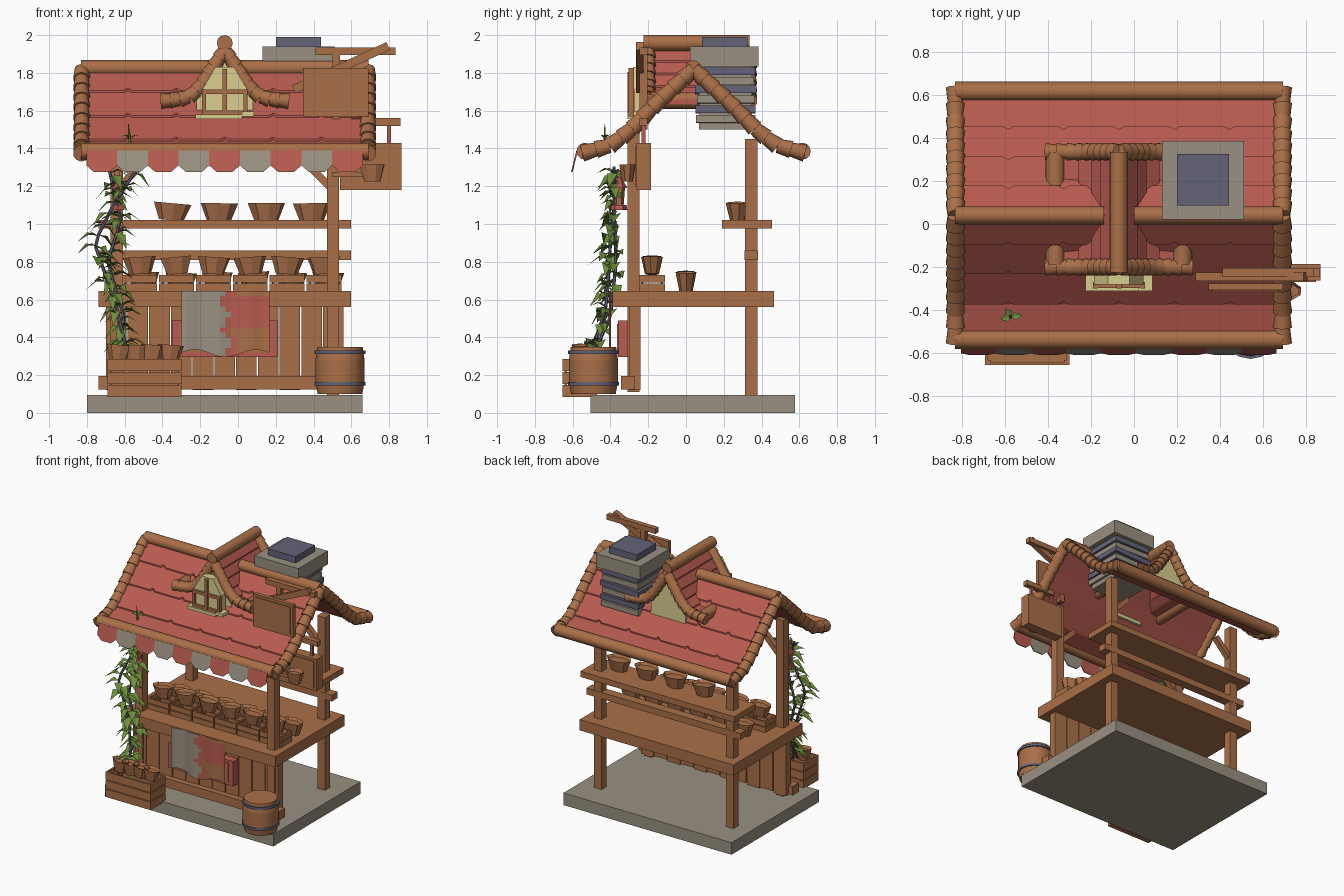
import bpy, bmesh, math, random
from mathutils import Vector as V, Matrix

cube = bpy.data.objects.get("Cube")
if cube:
    bpy.data.objects.remove(cube)
random.seed(4)
CX, CY = -0.07, 0.04   # centre of the building


def material(name, *rgb):
    m = bpy.data.materials.new(name)
    m.use_nodes = True
    m.diffuse_color = (*rgb, 1)
    m.node_tree.nodes["Principled BSDF"].inputs["Base Color"].default_value = (*rgb, 1)
    return m


WOOD = material("warm wood", 0.40, 0.16, 0.065)
RED = material("faded red", 0.48, 0.105, 0.08)
STONE = material("warm stone", 0.32, 0.28, 0.22)
METAL = material("blue grey metal", 0.125, 0.125, 0.19)
GREEN = material("leaf green", 0.16, 0.28, 0.045)
CREAM = material("window cream", 0.71, 0.62, 0.28)


def finish(name, bm, *mats, smooth=False):
    bmesh.ops.recalc_face_normals(bm, faces=bm.faces)
    me = bpy.data.meshes.new(name)
    bm.to_mesh(me)
    bm.free()
    ob = bpy.data.objects.new(name, me)
    bpy.context.collection.objects.link(ob)
    for m in mats:
        me.materials.append(m)
    if smooth:
        bpy.ops.object.select_all(action="DESELECT")
        ob.select_set(True)
        bpy.context.view_layer.objects.active = ob
        bpy.ops.object.shade_smooth_by_angle(angle=math.radians(40))
    return ob


def paint(verts, mat):
    for f in {f for v in verts for f in v.link_faces}:
        f.material_index = mat


def box(bm, x0, x1, y0, y1, z0, z1, mat=0, turn=0):
    m = Matrix.Translation(((x0 + x1) / 2, (y0 + y1) / 2, (z0 + z1) / 2)) @ Matrix.Rotation(turn, 4, "Y")
    m = m @ Matrix.Diagonal((x1 - x0, y1 - y0, z1 - z0, 1))
    paint(bmesh.ops.create_cube(bm, size=1, matrix=m)["verts"], mat)


def log(bm, a, b, r0, r1=None, n=12, mat=0):
    a, b = V(a), V(b)
    m = Matrix.Translation((a + b) / 2) @ (b - a).to_track_quat("Z", "Y").to_matrix().to_4x4()
    paint(bmesh.ops.create_cone(bm, cap_ends=True, segments=n, radius1=r0, radius2=r0 if r1 is None else r1,
                                depth=(b - a).length, matrix=m)["verts"], mat)


def slab(bm, pts, push, mat=0):
    """Solid from a flat outline moved along push."""
    lo = [bm.verts.new(p) for p in pts]
    hi = [bm.verts.new(V(p) + V(push)) for p in pts]
    fs = [bm.faces.new(lo), bm.faces.new(hi[::-1])]
    for i in range(len(lo)):
        j = (i + 1) % len(lo)
        fs.append(bm.faces.new((lo[j], lo[i], hi[i], hi[j])))
    for f in fs:
        f.material_index = mat


def along(pts, n):
    """n + 1 evenly spaced points on a polyline."""
    pts = [V(p) for p in pts]
    lens = [(q - p).length for p, q in zip(pts, pts[1:])]
    out = []
    for i in range(n + 1):
        s = sum(lens) * i / n
        for p, q, l in zip(pts, pts[1:], lens):
            if s <= l + 1e-6:
                out.append(p.lerp(q, s / l))
                break
            s -= l
    return out


def bowl(bm, x, y, z, r=0.095, h=0.09):
    m = Matrix.Translation((x, y, z + h / 2)) @ Matrix.Rotation(random.uniform(-.12, .12), 4, "Y")
    m = m @ Matrix.Diagonal((1, 0.65, 1, 1)) @ Matrix.Rotation(random.random(), 4, "Z")
    vs = bmesh.ops.create_cone(bm, cap_ends=True, segments=8, radius1=r * .65, radius2=r, depth=h, matrix=m)["verts"]
    top = max({f for v in vs for f in v.link_faces}, key=lambda f: f.calc_center_median().z)
    bmesh.ops.inset_region(bm, faces=[top], thickness=0.012, depth=-0.02)


def crate(bm, x0, x1, y0, y1, z0, z1, rows, t=0.012):
    box(bm, x0, x1, y0 + t, y1 - t, z0, z0 + t)
    h = (z1 - z0) / rows
    for i in range(rows):
        a, b = z0 + i * h, z0 + (i + 1) * h - 0.006
        for y in (y0, y1 - t):
            box(bm, x0, x1, y, y + t, a, b)
        for x in (x0, x1 - t):
            box(bm, x, x + t, y0 + t, y1 - t, a, b)
    for x in (x0 + t, x1 - 2 * t):
        for y in (y0 + t, y1 - 2 * t):
            box(bm, x, x + t, y, y + t, z0, z1 - 0.01)


# Base, posts and braces
bm = bmesh.new()
box(bm, -0.8, 0.66, -0.505, 0.578, 0, 0.095)
finish("stone_base", bm, STONE)
bm = bmesh.new()
for s in (-1, 1):
    x = CX + s * 0.573
    for y, z0, z1 in ((-0.278, 0.11, 1.49), (0.345, 0.095, 1.45)):
        box(bm, x - .033, x + .033, y - .033, y + .033, z0, z1)
        box(bm, x - s * .07 - .11, x - s * .07 + .11, y - .02, y + .02, 1.23, 1.27, turn=s * math.pi / 4)
finish("posts_and_braces", bm, WOOD)

# Counter, front planks and shelves
bm = bmesh.new()
box(bm, -0.738, 0.598, -0.39, 0.465, 0.56, 0.645)
box(bm, -0.738, 0.598, -0.345, -0.27, 0.125, 0.195)
finish("counter", bm, WOOD)
bm = bmesh.new()
for i in range(11):
    x = -0.7 + i * 0.115
    box(bm, x, x + 0.109, -0.30, -0.24, 0.12 + 0.01 * (i % 2), 0.56)
finish("front_planks", bm, WOOD)
bm = bmesh.new()
box(bm, -0.738, 0.598, 0.19, 0.455, 0.975, 1.02)
box(bm, -0.738, 0.598, 0.31, 0.38, 0.81, 0.86)
finish("back_shelf", bm, WOOD)

# Produce crates and bowls
bm = bmesh.new()
for i in range(6):
    x = -0.52 + i * 0.195
    crate(bm, x - .092, x + .092, -0.25, -0.11, 0.645, 0.735, 2)
    bowl(bm, x, -0.18, 0.735, 0.088)
    bowl(bm, x + 0.02, 0.0, 0.645, 0.085, 0.1)
for x in (-0.35, -0.1, 0.15, 0.39):
    bowl(bm, x, 0.275, 1.02, 0.1)
finish("crates_and_bowls", bm, WOOD)

# Planter box
bm = bmesh.new()
crate(bm, -0.69, -0.3, -0.655, -0.47, 0.085, 0.29, 3)
for i in range(4):
    bowl(bm, -0.63 + i * 0.09, -0.56, 0.27, 0.07)
finish("planter_box", bm, WOOD)

# Barrel with metal hoops
bm = bmesh.new()
for a, b, r0, r1 in ((.1, .165, .118, .13), (.165, .28, .13, .13), (.28, .35, .13, .12)):
    log(bm, (.54, -.49, a), (.54, -.49, b), r0, r1, 16)
for z in (0.155, 0.32):
    log(bm, (.54, -.49, z - .009), (.54, -.49, z + .009), 0.136, n=16, mat=1)
finish("barrel", bm, WOOD, METAL, smooth=True)

# Hanging cloth over a red tray
bm = bmesh.new()
box(bm, -0.35, 0.21, -0.36, -0.30, 0.295, 0.49)
box(bm, -0.31, 0.17, -0.366, -0.36, 0.32, 0.47, 1)
finish("red_tray", bm, RED, WOOD)
bm = bmesh.new()
bmesh.ops.create_grid(bm, x_segments=16, y_segments=12, size=0.5)
for f in bm.faces:
    u, v, _ = f.calc_center_median()
    edge = 0.04 * math.sin(v * 14)
    f.material_index = 0 if u < edge else (2 if u > 0.1 + edge and (v < -0.1 or v > 0.4) else 1)
for v in bm.verts:
    u, w, _ = v.co
    v.co = (-0.067 + u * 0.465, -0.402 + 0.006 * math.sin(u * 18), 0.48 + w * 0.33 - 0.02 * math.cos(u * 9) * (w < -.45))
finish("hanging_cloth", bm, STONE, RED, WOOD)

# Main roof: sheet and shingle rows
ROOF = [(0, 1.82), (.205, 1.63), (.34, 1.49), (.44, 1.415), (.59, 1.375)]
bm = bmesh.new()
for s in (-1, 1):
    rows = along(ROOF, 4)
    for (d0, z0), (d1, z1) in zip(rows, rows[1:]):
        a, b = CY + s * d0, CY + s * d1
        slab(bm, [(-.84, a, z0), (.7, a, z0), (.7, b, z1), (-.84, b, z1)], (0, 0, -.025))
        m, w = V((0, a, z0)).lerp(V((0, b, z1)), 0.9), 0.2566
        for i in range(6):
            x = -.84 + i * w
            slab(bm, [(x, a, z0 + .005), (x + w, a, z0 + .005), (x + w, m.y, m.z + .014),
                      (x + w - .025, b, z1 + .015), (x + .025, b, z1 + .015), (x, m.y, m.z + .014)], (0, 0, -.014))
finish("main_roof", bm, RED)

# Ribbed trims on the gable ends
bm = bmesh.new()
for x in (-.828, .688):
    for s in (-1, 1):
        pts = along(ROOF, 10)
        for p, q in zip(pts, pts[1:]):
            log(bm, (x, CY + s * p.x, p.y), (x, CY + s * q.x, q.y), .037, .046, 10)
finish("gable_trims", bm, WOOD, smooth=True)

# Ridge and eave logs
bm = bmesh.new()
log(bm, (-.83, CY, 1.825), (-.14, CY, 1.825), .042)
log(bm, (0, CY, 1.825), (.69, CY, 1.825), .042)
for y in (-.535, .615):
    log(bm, (-.83, y, 1.385), (.69, y, 1.385), .045)
finish("ridge_and_eave_logs", bm, WOOD, smooth=True)

# Scalloped awning
bm = bmesh.new()
w = 1.464 / 9
for i in range(9):
    x = -0.803 + i * w
    slab(bm, [(x, -.58, 1.39), (x + w, -.58, 1.39), (x + w, -.6, 1.31), (x + w - .04, -.608, 1.275),
              (x + .04, -.608, 1.275), (x, -.6, 1.31)], (0, .008, 0), i % 2)
finish("awning", bm, RED, STONE)

# Dormer roof, trims, logs and gables
DORMER = [(0, 1.92), (.06, 1.83), (.13, 1.72), (.2, 1.665), (.34, 1.65)]
bm = bmesh.new()
for s in (-1, 1):
    pts = along(DORMER, 6)
    for p, q in zip(pts, pts[1:]):
        x0, x1 = CX + s * p.x, CX + s * q.x
        slab(bm, [(x0, -.2, p.y), (x0, .33, p.y), (x1, .33, q.y + .01), (x1, -.2, q.y + .01)], (0, 0, -.025))
finish("dormer_roof", bm, RED)
bm = bmesh.new()
for y in (-.2, .335):
    for s in (-1, 1):
        pts = along(DORMER, 9)
        for p, q in zip(pts, pts[1:]):
            log(bm, (CX + s * p.x, y, p.y), (CX + s * q.x, y, q.y), .034, .042, 10)
for s in (-1, 1):
    log(bm, (CX + s * .295, -.19, 1.655), (CX + s * .295, .335, 1.655), .045)
log(bm, (CX, -.225, 1.958), (CX, .335, 1.958), .042)
finish("dormer_logs", bm, WOOD, smooth=True)
bm = bmesh.new()
for y in (-.2, .3):
    slab(bm, [(CX - .15, y, 1.56), (CX + .15, y, 1.56), (CX + .15, y, 1.69), (CX + .06, y, 1.82), (CX, y, 1.91),
              (CX - .06, y, 1.82), (CX - .15, y, 1.69)], (0, .02, 0))
finish("dormer_gables", bm, CREAM)

# Dormer window
bm = bmesh.new()
slab(bm, [(CX - .115, -.28, 1.57), (CX + .115, -.28, 1.57), (CX + .115, -.28, 1.72), (CX + .05, -.28, 1.83),
          (CX - .05, -.28, 1.83), (CX - .115, -.28, 1.72)], (0, .06, 0))
box(bm, CX - .155, CX + .09, -.31, -.24, 1.555, 1.58)
box(bm, CX + .09, CX + .155, -.31, -.24, 1.57, 1.595)
for x, top in ((-.11, 1.71), (0, 1.82), (.11, 1.71)):
    box(bm, CX + x - .011, CX + x + .011, -.3, -.27, 1.58, top, 1)
for z in (1.59, 1.7):
    box(bm, CX - .12, CX + .12, -.297, -.27, z - .011, z + .011, 1)
finish("dormer_window", bm, CREAM, WOOD)

# Chimney with uneven courses
bm = bmesh.new()
box(bm, .175, .465, .07, .35, 1.5, 1.84)
for i in range(6):
    e, z = random.uniform(0, .015), 1.535 + i * .051
    box(bm, .165 - e, .475 + e, .06 - e, .36 + e, z, z + .04, i % 2, random.uniform(-.04, .04))
box(bm, .13, .51, .02, .385, 1.835, 1.94)
box(bm, .2, .44, .085, .325, 1.94, 1.99, 1)
finish("chimney", bm, STONE, METAL)

# Sign boards, arms and hangers
bm = bmesh.new()
for x0, x1, y0, y1, z0, z1 in ((.345, .69, -.305, -.275, 1.57, 1.825), (.54, .865, -.262, -.185, 1.18, 1.43)):
    box(bm, x0, x1, y0, y1, z0, z1)
    box(bm, x0 + .02, x1 - .02, y0 - .006, y0, z0 + .02, z1 - .02)
box(bm, .41, .835, -.245, -.205, 1.895, 1.935)
box(bm, .27, .82, -.265, -.225, 1.805, 1.85, turn=-.43)
box(bm, .6, .86, -.245, -.205, 1.52, 1.56)
box(bm, .5, .54, -.245, -.205, 1.5, 1.9)
for x in (.6, .79):
    box(bm, x, x + .02, -.235, -.215, 1.42, 1.53, 1)
finish("hanging_signs", bm, WOOD, RED)
bm = bmesh.new()
bowl(bm, .71, -.31, 1.225, .07)
box(bm, .5, .7, -.32, -.29, 1.25, 1.275)
finish("side_bracket", bm, WOOD)

# Red lantern on the front post
bm = bmesh.new()
box(bm, -.655, -.625, -.38, -.27, 1.25, 1.285, 1)
log(bm, (-.64, -.355, 1.19), (-.64, -.355, 1.25), .045, .01, 6)
log(bm, (-.64, -.355, 1.1), (-.64, -.355, 1.19), .025, .032, 6, 1)
log(bm, (-.64, -.355, 1.075), (-.64, -.355, 1.1), .045, .04, 6)
finish("lantern", bm, RED, WOOD)

# Climbing vine: stems and leaves
bm = bmesh.new()
stems = ([(-.58, -.5, .3), (-.65, -.42, .58), (-.76, -.4, .9), (-.66, -.38, 1.1), (-.53, -.38, 1.3)],
         [(-.62, -.5, .3), (-.6, -.4, .5), (-.69, -.37, .8), (-.62, -.38, 1.02), (-.68, -.37, 1.28)])


def leaf(p, ang, size, droop):
    d = V((math.cos(ang), math.sin(ang) * .7, droop)).normalized() * size
    side = d.cross(V((0, 0, 1))).normalized() * size * .3
    up = V((0, 0, size * .15))
    a, mid, tip = (bm.verts.new(p + c) for c in (V(), d * .5 + up * .3, d - up * 2))
    for k in (-1, 1):
        bm.faces.new((a, bm.verts.new(p + d * .4 + side * k + up), tip, mid)).material_index = 1


for stem in stems:
    pts = along(stem, 16)
    for p, q in zip(pts, pts[1:]):
        log(bm, p, q, .009, n=6)
        for k in range(3):
            leaf(p.lerp(q, random.random()), random.uniform(-math.pi, .6), random.uniform(.08, .125), random.uniform(-.6, .3))
for a in (0.2, 2.0, 3.5):
    leaf(V((-.57, -.43, 1.45)), a, .06, .6)
log(bm, (-.57, -.43, 1.4), (-.58, -.43, 1.53), .01, .002, 6, 1)
finish("climbing_vine", bm, METAL, GREEN)
